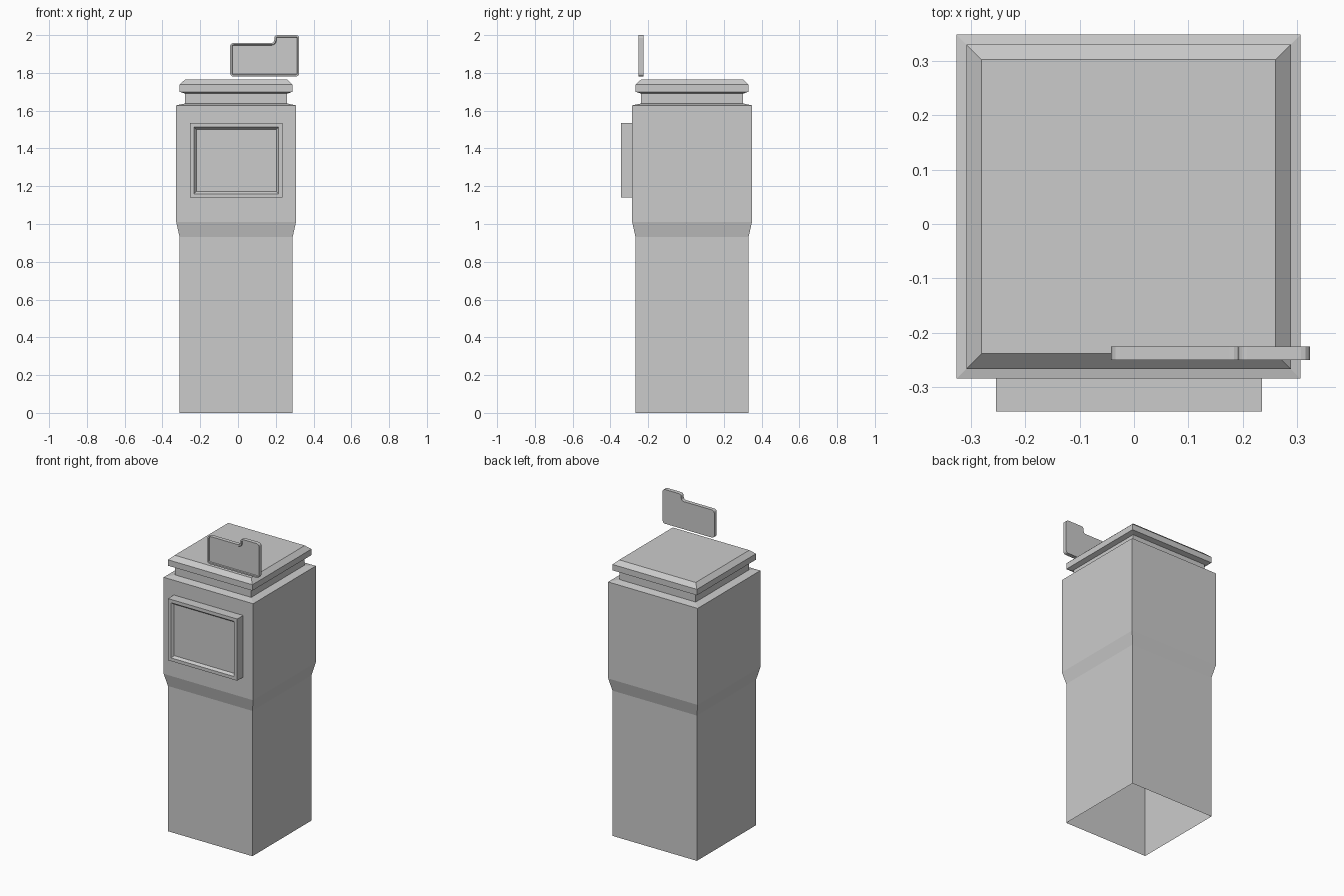
import bpy, bmesh, math

if "Cube" in bpy.data.objects:
    bpy.data.objects.remove(bpy.data.objects["Cube"])

CX, CY = -0.01, 0.032  # axis of the square pillar


def finish(bm, name):
    bm.normal_update()
    mesh = bpy.data.meshes.new(name)
    bm.to_mesh(mesh)
    bm.free()
    obj = bpy.data.objects.new(name, mesh)
    bpy.context.collection.objects.link(obj)
    return obj


def square_loft(name, profile):
    """Stack of square rings (half width, z); open below, capped on top."""
    bm = bmesh.new()
    rings = [[bm.verts.new((CX + sx * h, CY + sy * h, z))
              for sx, sy in ((-1, -1), (1, -1), (1, 1), (-1, 1))] for h, z in profile]
    for a, b in zip(rings, rings[1:]):
        for i in range(4):
            j = (i + 1) % 4
            bm.faces.new((a[i], a[j], b[j], b[i]))
    bm.faces.new(rings[-1])
    return finish(bm, name)


def plate(name, outline, y_front, y_back, insets, back=True):
    """Extrude an x-z outline in y, then step the front face in by (width, depth)."""
    bm = bmesh.new()
    front = [bm.verts.new((x, y_front, z)) for x, z in outline]
    rear = [bm.verts.new((x, y_back, z)) for x, z in outline]
    n = len(outline)
    for i in range(n):
        j = (i + 1) % n
        bm.faces.new((front[j], front[i], rear[i], rear[j]))
    face = bm.faces.new(front)
    if back:
        bm.faces.new(rear[::-1])
    bm.normal_update()
    for width, depth in insets:
        bmesh.ops.inset_region(bm, faces=[face], thickness=width, depth=depth,
                               use_boundary=True, use_even_offset=True)
    return finish(bm, name)


def rounded(points, r, steps=3):
    """Round every corner of a right-angled outline."""
    out = []
    n = len(points)
    for i, (x, z) in enumerate(points):
        ends = []
        for qx, qz in (points[i - 1], points[(i + 1) % n]):
            d = math.hypot(qx - x, qz - z)
            ends.append(((qx - x) / d * r, (qz - z) / d * r))
        (ax, az), (bx, bz) = ends
        for k in range(steps + 1):
            t = k / steps * math.pi / 2
            u, v = 1 - math.sin(t), 1 - math.cos(t)
            out.append((x + ax * u + bx * v, z + az * u + bz * v))
    return out


# Pillar: shaft, flared upper body, neck and chamfered cap
square_loft("pillar", [(0.299, 0), (0.299, 0.93), (0.317, 1.01), (0.317, 1.628),
                       (0.27, 1.638), (0.27, 1.69), (0.299, 1.70),
                       (0.299, 1.738), (0.271, 1.764)])

# Framed screen on the front of the body
plate("screen_panel", [(-0.254, 1.139), (0.236, 1.139), (0.236, 1.534), (-0.254, 1.534)],
      -0.345, -0.285, [(0.021, 0), (0.012, -0.015)], back=False)

# Stepped sign floating above the cap, with a thin raised rim
sign = rounded([(-0.042, 1.781), (0.324, 1.781), (0.324, 2.0), (0.192, 2.0),
                (0.192, 1.958), (-0.042, 1.958)], 0.016)
plate("floating_sign", sign, -0.251, -0.226, [(0.009, 0), (0.003, -0.006)])
